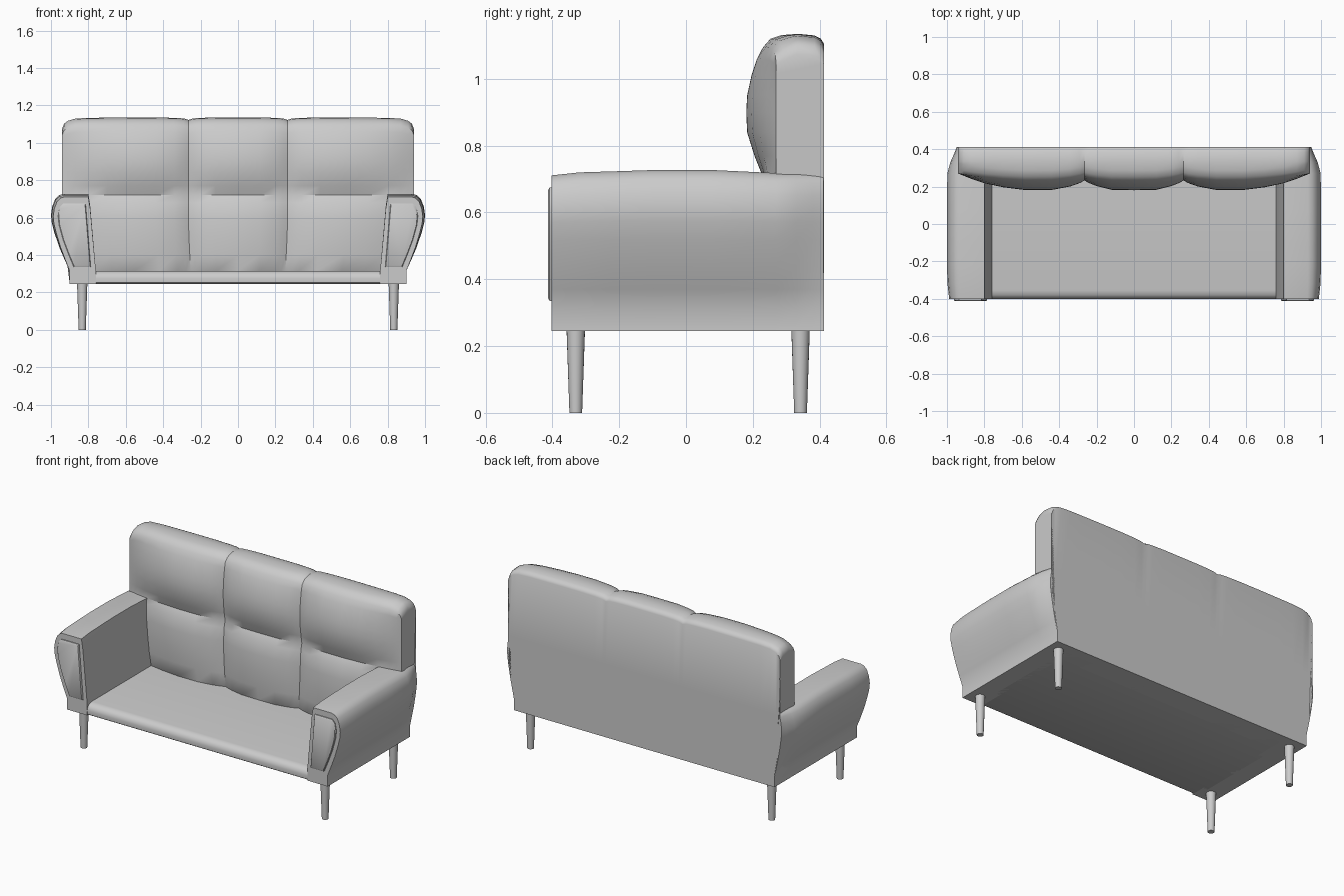
import bpy, bmesh
from math import radians


def loft(name, rings, mirror=False, bevel=0, angle=35):
    """Skin a list of closed rings, cap both ends."""
    bm = bmesh.new()
    vs = [[bm.verts.new(p) for p in r] for r in rings]
    n = len(rings[0])
    for a, b in zip(vs, vs[1:]):
        for i in range(n):
            j = (i + 1) % n
            bm.faces.new((a[i], a[j], b[j], b[i]))
    bm.faces.new(vs[0])
    bm.faces.new(vs[-1])
    bmesh.ops.recalc_face_normals(bm, faces=bm.faces)
    me = bpy.data.meshes.new(name)
    bm.to_mesh(me)
    bm.free()
    ob = bpy.data.objects.new(name, me)
    bpy.context.collection.objects.link(ob)
    if mirror:
        ob.modifiers.new("mirror", 'MIRROR')
    if bevel:
        m = ob.modifiers.new("bevel", 'BEVEL')
        m.width, m.segments, m.limit_method = bevel, 2, 'ANGLE'
    bpy.ops.object.select_all(action='DESELECT')
    bpy.context.view_layer.objects.active = ob
    ob.select_set(True)
    bpy.ops.object.shade_smooth_by_angle(angle=radians(angle))
    return ob


# Seat: flat slab with a rounded front lip
seat = [(0.40, 0.245), (-0.39, 0.245), (-0.40, 0.252), (-0.402, 0.275),
        (-0.396, 0.295), (-0.38, 0.31), (-0.355, 0.315), (0.40, 0.315)]
loft("seat", [[(x, y, z) for y, z in seat] for x in (-0.79, 0.79)])

# Arms: bulging profile (x, z) swept front to back, bulge fades at the ends
arm = [(0.76, 0.245), (0.90, 0.245), (0.90, 0.315), (0.925, 0.37), (0.955, 0.44),
       (0.982, 0.52), (0.996, 0.575), (1.0, 0.615), (0.993, 0.66), (0.977, 0.70),
       (0.955, 0.72), (0.93, 0.727), (0.80, 0.727), (0.79, 0.66), (0.76, 0.315)]
stations = [(-0.402, 0.88, -0.016), (-0.32, 0.97, -0.007), (-0.22, 1, -0.004),
            (-0.10, 1, 0), (0.08, 1, 0), (0.27, 0.98, -0.009),
            (0.33, 0.82, -0.010), (0.38, 0.60, -0.012), (0.411, 0.48, -0.014)]
rings = []
for y, s, dz in stations:
    rings.append([(0.90 + (x - 0.90) * s if x > 0.90 else x, y,
                   z + dz * max(0, (z - 0.5) / 0.227)) for x, z in arm])
loft("arm", rings, mirror=True)

# Raised pads on the arm fronts
pad = [(0.787, 0.335), (0.878, 0.335), (0.905, 0.40), (0.935, 0.48), (0.957, 0.56),
       (0.962, 0.61), (0.953, 0.655), (0.935, 0.675), (0.815, 0.675)]
cx, cz = 0.87, 0.51
rings = []
for y, s in ((-0.39, 1), (-0.408, 1), (-0.413, 0.95)):
    rings.append([(cx + (x - cx) * s, y, cz + (z - cz) * s) for x, z in pad])
loft("arm_front_pad", rings, mirror=True)

# Backrest: three-cushion front, flat rear, lofted across the width
front = [(0.0, 0.245), (0.80, 0.315), (0.93, 0.40), (0.96, 0.50), (0.93, 0.60),
         (0.78, 0.68), (0.52, 0.72), (0.75, 0.77), (1.0, 0.84), (1.03, 0.90),
         (1.0, 0.95), (0.85, 1.01), (0.66, 1.06), (0.45, 1.095)]
half = [(0.0, 1.0, 1.135), (0.12, 0.97, 1.135), (0.20, 0.75, 1.133), (0.24, 0.57, 1.130),
        (0.265, 0.42, 1.122), (0.29, 0.57, 1.130), (0.34, 0.77, 1.133), (0.44, 0.98, 1.135),
        (0.58, 0.99, 1.135), (0.70, 0.82, 1.134), (0.80, 0.58, 1.133), (0.87, 0.32, 1.129),
        (0.91, 0.14, 1.117), (0.93, 0.05, 1.102), (0.94, 0.0, 1.075)]
columns = [(-x, d, t) for x, d, t in half[:0:-1]] + half
rings = []
for x, d, top in columns:
    drop = top - 1.135
    pts = [(0.27 - 0.087 * d * k, z + drop * max(0, (z - 0.84) / 0.295)) for k, z in front]
    lip = pts[-1][0]
    pts += [(lip + 0.022, top - 0.015), (lip + 0.055, top - 0.004), (0.335, top),
            (0.385, top - 0.005), (0.404, top - 0.015), (0.413, top - 0.03),
            (0.413, 0.70), (0.413, 0.55), (0.413, 0.42), (0.413, 0.315), (0.413, 0.245)]

    def width(z):
        return 1 - 0.043 * min(1, max(0, (0.55 - z) / 0.235))
    rings.append([(x * width(z), y, z) for y, z in pts])
loft("backrest", rings)

# Tapered round legs
for label, y in (("front_leg", -0.33), ("back_leg", 0.343)):
    bpy.ops.mesh.primitive_cone_add(vertices=20, radius1=0.019, radius2=0.028,
                                    depth=0.26, location=(0, 0, 0.13))
    leg = bpy.context.object
    leg.name = label
    leg.data.transform(leg.matrix_world)
    leg.location = (0, 0, 0)
    for v in leg.data.vertices:
        v.co.x += 0.833
        v.co.y += y
    leg.modifiers.new("mirror", 'MIRROR')
    bpy.ops.object.shade_smooth_by_angle(angle=radians(35))
